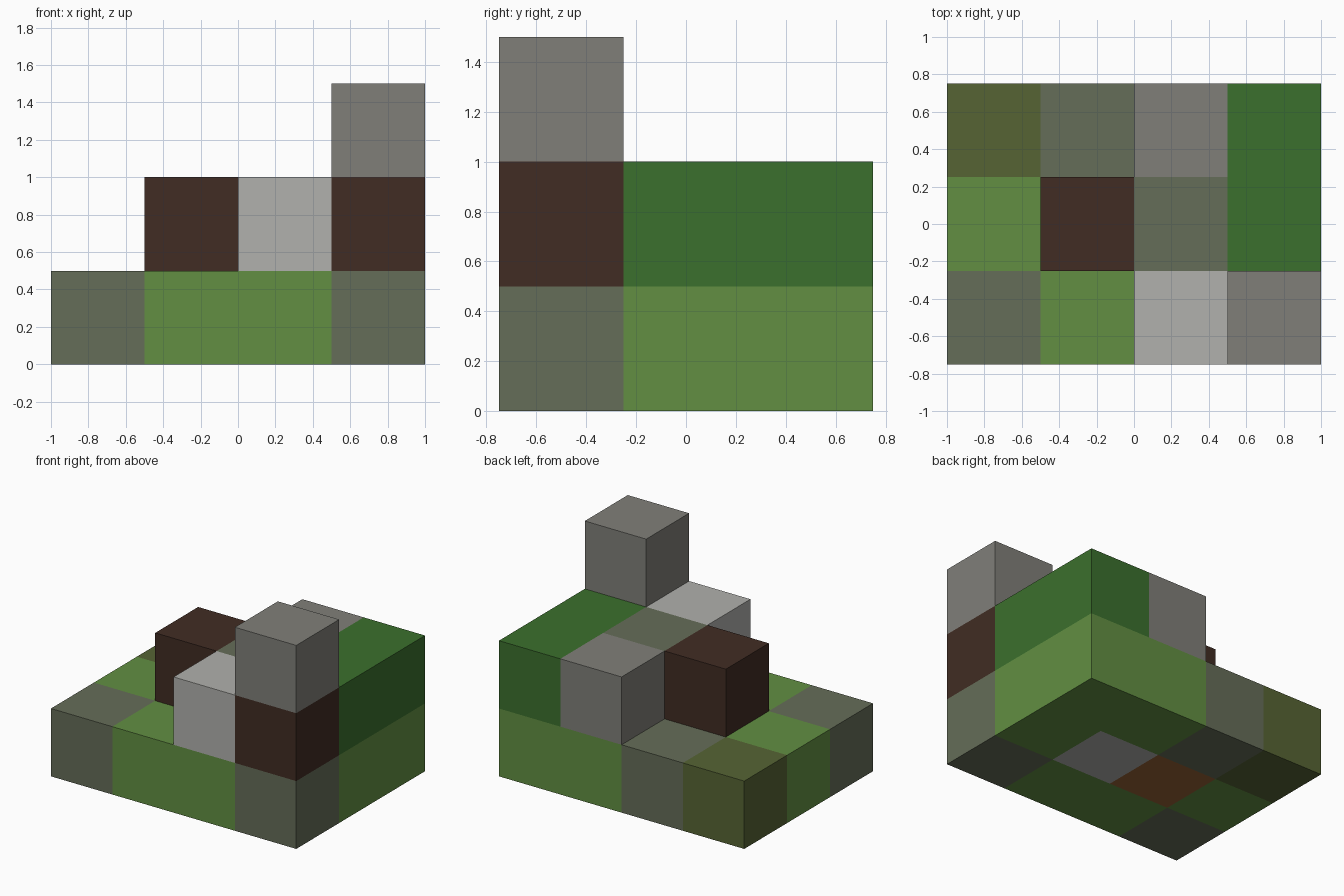
import bpy
import bmesh
from mathutils import Vector

cube = bpy.data.objects.get("Cube")
if cube:
    bpy.data.objects.remove(cube, do_unlink=True)

SIZE = 0.5


def linear(channel):
    c = channel / 255
    return c / 12.92 if c <= 0.04045 else ((c + 0.055) / 1.055) ** 2.4


def material(name, hex_code):
    rgba = [linear(c) for c in bytes.fromhex(hex_code)] + [1.0]
    mat = bpy.data.materials.new(name)
    mat.use_nodes = True
    mat.diffuse_color = rgba
    bsdf = next(n for n in mat.node_tree.nodes if n.type == "BSDF_PRINCIPLED")
    bsdf.inputs["Base Color"].default_value = rgba
    bsdf.inputs["Roughness"].default_value = 0.9
    return mat


# Block kinds, keyed by the letter used in the layer maps
KINDS = {
    "G": ("grass", material("light_green", "628F42")),
    "M": ("mossy_stone", material("mossy_grey", "656D58")),
    "O": ("olive", material("olive_green", "566434")),
    "L": ("leaf", material("dark_green", "3B702D")),
    "S": ("stone", material("mid_grey", "807F79")),
    "P": ("pale_stone", material("pale_grey", "B1B1AD")),
    "D": ("dark_wood", material("dark_brown", "412C23")),
    "W": ("wood", material("mid_brown", "986236")),
}

# Layers from the ground up; rows run back to front, letters left to right
LAYERS = [
    ["OMGG",
     "GWPG",
     "MGGM"],
    ["..SL",
     ".DML",
     "..PD"],
    ["....",
     "....",
     "...S"],
]

blocks = {}
for z, layer in enumerate(LAYERS):
    for y, row in enumerate(reversed(layer)):
        for x, letter in enumerate(row):
            if letter in KINDS:
                blocks[x, y, z] = letter


def add_block(cell, letter):
    """One cube, without the faces buried against its neighbours."""
    name, mat = KINDS[letter]
    bm = bmesh.new()
    bmesh.ops.create_cube(bm, size=SIZE)
    bm.normal_update()
    buried = [f for f in bm.faces
              if tuple(c + round(n) for c, n in zip(cell, f.normal)) in blocks]
    if len(buried) == len(bm.faces):
        bm.free()
        return
    bmesh.ops.delete(bm, geom=buried, context="FACES")
    mesh = bpy.data.meshes.new(name + "_block")
    bm.to_mesh(mesh)
    bm.free()
    mesh.materials.append(mat)
    obj = bpy.data.objects.new(name + "_block", mesh)
    width, depth = len(LAYERS[0][0]), len(LAYERS[0])
    obj.location = (Vector(cell) + Vector((0.5, 0.5, 0.5))
                    - Vector((width / 2, depth / 2, 0))) * SIZE
    bpy.context.collection.objects.link(obj)


for cell, letter in blocks.items():
    add_block(cell, letter)
